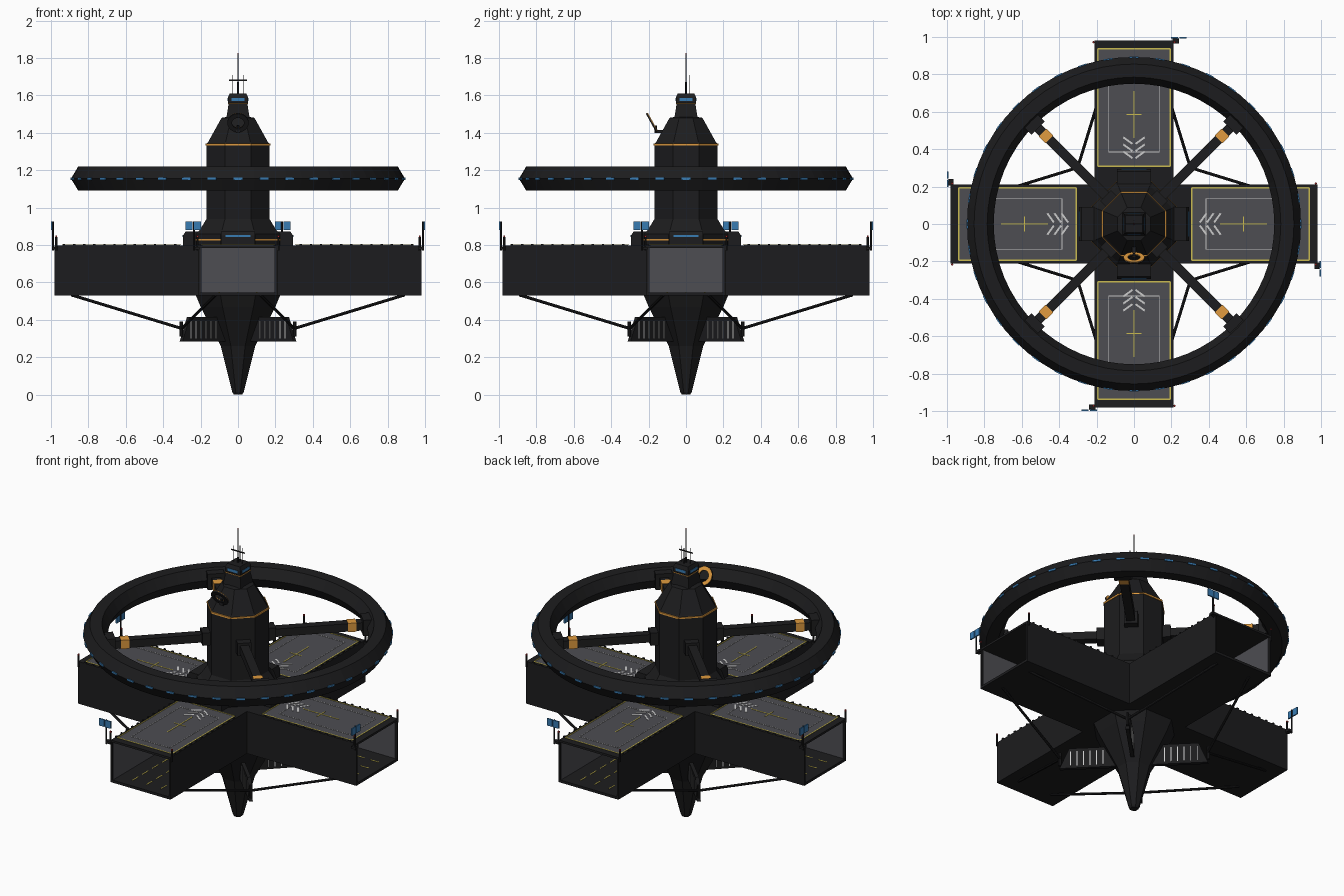
import bpy, bmesh
from math import pi, cos, sin, sqrt
from mathutils import Matrix, Vector

if "Cube" in bpy.data.objects:
    bpy.data.objects.remove(bpy.data.objects["Cube"])

I = Matrix.Identity(4)
COLORS = {"hull": (0.012, 0.012, 0.013), "deck": (0.075, 0.075, 0.085), "blue": (0.04, 0.2, 0.45),
          "orange": (0.75, 0.33, 0.05), "yellow": (0.6, 0.5, 0.08), "white": (0.6, 0.6, 0.62), "red": (0.4, 0.02, 0.02)}
MATS = {}
for key, c in COLORS.items():
    MATS[key] = bpy.data.materials.new(key)
    MATS[key].diffuse_color = (*c, 1)
parts = {}


def part(name, mat):
    if name not in parts:
        parts[name] = (bmesh.new(), mat)
    return parts[name][0]


def box(name, mat, lo, hi, M=I):
    lo, hi = Vector(lo), Vector(hi)
    S = Matrix.Diagonal((*(hi - lo), 1))
    bmesh.ops.create_cube(part(name, mat), size=1, matrix=M @ Matrix.Translation((lo + hi) / 2) @ S)


def rod(name, mat, p, q, r, M=I, n=8, r2=None):
    p, q = Vector(p), Vector(q)
    d = q - p
    T = Matrix.Translation((p + q) / 2) @ d.to_track_quat('Z', 'Y').to_matrix().to_4x4()
    bmesh.ops.create_cone(part(name, mat), cap_ends=True, segments=n, radius1=r,
                          radius2=r if r2 is None else r2, depth=d.length, matrix=M @ T)


def stack(name, mat, profile, n=8, M=I):
    """n-sided tower from (apothem, z) pairs, one flat face to the front"""
    bm, k = part(name, mat), 1 / cos(pi / n)
    rings = [[bm.verts.new(M @ Vector((r * k * cos((2 * i + 1) * pi / n), r * k * sin((2 * i + 1) * pi / n), z)))
              for i in range(n)] for r, z in profile]
    for a, b in zip(rings, rings[1:]):
        for i in range(n):
            bm.faces.new((a[i], a[(i + 1) % n], b[(i + 1) % n], b[i]))
    bm.faces.new(rings[0])
    bm.faces.new(rings[-1])


def hoop(name, mat, profile, n, M=I):
    """closed (radius, z) section swept round z"""
    bm, m = part(name, mat), len(profile)
    rings = [[bm.verts.new(M @ Vector((r * cos(2 * pi * i / n), r * sin(2 * pi * i / n), z)))
              for r, z in profile] for i in range(n)]
    for i in range(n):
        a, b = rings[i], rings[(i + 1) % n]
        for j in range(m):
            bm.faces.new((a[j], b[j], b[(j + 1) % m], a[(j + 1) % m]))


def plate(name, mat, pts, t, M=I):
    """xz outline with thickness in y"""
    bm = part(name, mat)
    a, b = ([bm.verts.new(M @ Vector((x, s * t / 2, z))) for x, z in pts] for s in (-1, 1))
    bm.faces.new(a)
    bm.faces.new(b)
    for i in range(len(pts)):
        j = (i + 1) % len(pts)
        bm.faces.new((a[i], a[j], b[j], b[i]))


def frame(name, mat, x0, x1, y, w, z, M):
    """thin painted rectangle"""
    for s in (-1, 1):
        box(name, mat, (x0, s * y - w / 2, z), (x1, s * y + w / 2, z + 0.002), M)
    for x in (x0, x1):
        box(name, mat, (x - w / 2, -y, z), (x + w / 2, y, z + 0.002), M)


# Central tower, bridge and keel
stack("tower", "hull", [(0.225, 0.78), (0.225, 0.86), (0.205, 0.88), (0.168, 0.94), (0.168, 1.34),
                        (0.16, 1.35), (0.088, 1.48), (0.06, 1.485)])
stack("keel", "hull", [(0.022, 0.0), (0.03, 0.012), (0.092, 0.26), (0.2, 0.47), (0.225, 0.53), (0.225, 0.6)])
stack("bridge", "hull", [(0.064, 1.47), (0.05, 1.555), (0.054, 1.56), (0.054, 1.59), (0.045, 1.61)], 4)
stack("tower_trim", "orange", [(0.171, 1.333), (0.171, 1.342)])
stack("base_trim", "orange", [(0.228, 0.824), (0.228, 0.831)])
stack("bridge_trim", "orange", [(0.0545, 1.553), (0.0545, 1.557)], 4)

# Mast and antennas
rod("mast", "hull", (0, 0, 1.6), (0, 0, 1.82), 0.005, r2=0.002)
box("mast_tip", "red", (-0.003, -0.003, 1.82), (0.003, 0.003, 1.828))
box("mast_crossbar", "hull", (-0.047, -0.003, 1.678), (0.047, 0.003, 1.684))
for x, y in ((-0.03, 0), (0.03, 0), (0, 0.02)):
    rod("antennas", "hull", (x, y, 1.6), (x, y, 1.71), 0.002, n=6)

# Tilted ring dish on the front of the tower
D = Matrix.Translation((0, -0.182, 1.455)) @ Vector((0, 0.1, 0.055)).to_track_quat('Z', 'Y').to_matrix().to_4x4()
hoop("dish", "orange", [(0.056, 0.002), (0.056, 0.006), (0.033, 0.006), (0.033, 0.002)], 24, D)
hoop("dish_back", "hull", [(0.057, -0.006), (0.057, 0.002), (0.032, 0.002), (0.032, -0.006)], 24, D)
box("dish_bracket", "hull", (-0.012, -0.168, 1.4), (0.012, -0.11, 1.416))
rod("dish_bracket", "hull", (0, -0.16, 1.405), (0, -0.165, 1.44), 0.008)

# Habitat ring with window lights
hoop("ring", "hull", [(0.893, 1.155), (0.855, 1.219), (0.785, 1.219), (0.75, 1.155), (0.785, 1.092), (0.855, 1.092)], 64)
for i in range(40):
    M = Matrix.Rotation(2 * pi * (i + 0.5) / 40 + pi / 40, 4, 'Z')
    box("ring_windows", "blue", (0.88, -0.024, 1.149), (0.895, 0.024, 1.161), M)

for k in range(4):
    R = Matrix.Rotation(k * pi / 2, 4, 'Z')
    Q = Matrix.Rotation(k * pi / 2 + pi / 4, 4, 'Z')
    n = f"_{k + 1}"

    # Hollow hangar arm, open at its outer end
    arm = "hangar_arm" + n
    box(arm, "hull", (0, -0.21, 0.53), (0.98, 0.21, 0.546), R)
    box(arm, "hull", (0, -0.21, 0.785), (0.98, 0.21, 0.798), R)
    for s in (-1, 1):
        y0, y1 = sorted((s * 0.2, s * 0.21))
        box(arm, "hull", (0.19, y0, 0.546), (0.98, y1, 0.785), R)
        y0, y1 = sorted((s * 0.196, s * 0.2))
        box("hangar_lining" + n, "deck", (0.31, y0, 0.546), (0.97, y1, 0.785), R)
        # edge lamps and corner posts
        for i in range(12):
            x = 0.33 + i * 0.054
            box("edge_lamps" + n, "hull", (x, s * 0.206 - 0.005, 0.798), (x + 0.012, s * 0.206 + 0.005, 0.806), R)
        rod("corner_posts" + n, "hull", (0.972, s * 0.216, 0.77), (0.972, s * 0.216, 0.842), 0.006, R)
        box("corner_lights" + n, "red", (0.967, s * 0.216 - 0.005, 0.842), (0.977, s * 0.216 + 0.005, 0.85), R)
        # braces from arm underside to fin tips
        rod("brace" + n, "hull", (0.305, s * 0.3, 0.355), (0.89, s * 0.12, 0.533), 0.008, R)
    box("hangar_lining" + n, "deck", (0.3, -0.2, 0.546), (0.31, 0.2, 0.785), R)
    for i in range(6):
        for y in (-0.1, 0, 0.1):
            box("hangar_floor_lines" + n, "yellow", (0.36 + i * 0.1, y - 0.003, 0.546), (0.42 + i * 0.1, y + 0.003, 0.548), R)

    # Landing deck with painted markings
    box("landing_deck" + n, "deck", (0.31, -0.193, 0.797), (0.937, 0.193, 0.801), R)
    frame("deck_border" + n, "yellow", 0.308, 0.937, 0.193, 0.007, 0.801, R)
    frame("deck_inner_line" + n, "white", 0.385, 0.88, 0.135, 0.003, 0.801, R)
    box("deck_cross" + n, "yellow", (0.46, -0.003, 0.801), (0.71, 0.003, 0.803), R)
    box("deck_cross" + n, "yellow", (0.582, -0.04, 0.801), (0.588, 0.04, 0.803), R)
    for i in range(3):
        for s in (-1, 1):
            C = R @ Matrix.Translation((0.37 + i * 0.038, s * 0.033, 0.802)) @ Matrix.Rotation(s * 0.95, 4, 'Z')
            box("deck_chevrons" + n, "white", (-0.03, -0.005, -0.001), (0.03, 0.005, 0.001), C)

    # Signal panel on a pole at the outer corner
    rod("panel_pole" + n, "hull", (0.99, -0.235, 0.77), (0.99, -0.235, 0.925), 0.005, R)
    box("panel_pole" + n, "hull", (0.965, -0.24, 0.775), (0.992, -0.205, 0.79), R)
    for y in (-0.28, -0.236):
        box("signal_panel" + n, "blue", (0.992, y, 0.88), (1.0, y + 0.038, 0.925), R)

    # Deck house beside the tower, with window strips above
    plate("deck_house" + n, "hull", [(0.2, 0.79), (0.295, 0.79), (0.295, 0.85), (0.28, 0.872), (0.2, 0.872)], 0.18, R)
    box("base_window" + n, "blue", (0.29, -0.068, 0.842), (0.297, 0.068, 0.854), R)
    box("tower_window" + n, "orange", (0.165, -0.066, 1.332), (0.173, 0.066, 1.343), R)
    box("bridge_window" + n, "blue", (0.05, -0.036, 1.57), (0.056, 0.036, 1.586), R)

    # Diagonal spoke with collar, socket and ring clamp
    box("spoke" + n, "hull", (0.12, -0.026, 1.13), (0.78, 0.026, 1.18), Q)
    box("spoke_socket" + n, "hull", (0.15, -0.04, 1.115), (0.215, 0.04, 1.195), Q)
    box("ring_clamp" + n, "hull", (0.725, -0.05, 1.105), (0.8, 0.05, 1.205), Q)
    box("spoke_collar" + n, "orange", (0.64, -0.029, 1.127), (0.69, 0.029, 1.183), Q)

    # Diagonal keel fin with lit slits
    plate("keel_fin" + n, "hull", [(0.05, 0.285), (0.43, 0.285), (0.375, 0.415), (0.08, 0.415)], 0.022, Q)
    rod("fin_post" + n, "hull", (0.43, 0, 0.31), (0.43, 0, 0.392), 0.01, Q)
    for i in range(6):
        x = 0.175 + i * 0.038
        box("fin_slits" + n, "white", (x, -0.0125, 0.3), (x + 0.005, 0.0125, 0.395), Q)

# Turn the collected geometry into objects
for name, (bm, mat) in parts.items():
    bmesh.ops.recalc_face_normals(bm, faces=bm.faces)
    me = bpy.data.meshes.new(name)
    bm.to_mesh(me)
    bm.free()
    me.materials.append(MATS[mat])
    bpy.context.collection.objects.link(bpy.data.objects.new(name, me))

for m in bpy.data.materials:
    if m.users and not m.is_grease_pencil:
        m.use_nodes = True
        m.node_tree.nodes["Principled BSDF"].inputs["Base Color"].default_value = m.diffuse_color
